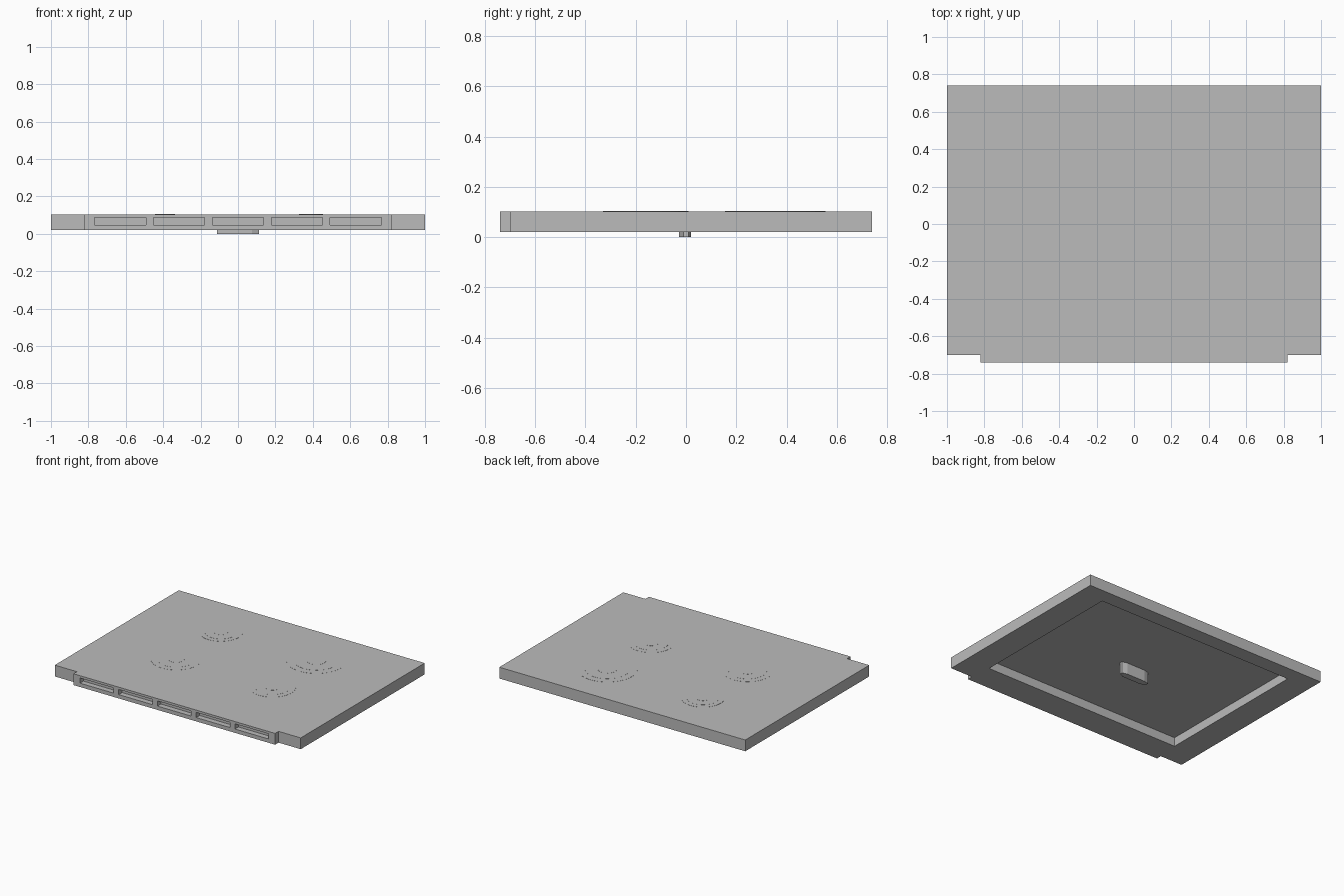
import bpy, bmesh, math

if "Cube" in bpy.data.objects:
    bpy.data.objects.remove(bpy.data.objects["Cube"])

Z0, Z1 = 0.02, 0.103

grey = bpy.data.materials.new("plain grey")
grey.diffuse_color = (0.5, 0.5, 0.5, 1)
grey.use_nodes = True
grey.node_tree.nodes["Principled BSDF"].inputs["Base Color"].default_value = grey.diffuse_color


def prism(name, pts, z0, z1):
    """Extrude a plan outline from z0 to z1."""
    bm = bmesh.new()
    face = bm.faces.new([bm.verts.new((x, y, z0)) for x, y in pts])
    res = bmesh.ops.extrude_face_region(bm, geom=[face])
    for v in res["geom"]:
        if isinstance(v, bmesh.types.BMVert):
            v.co.z = z1
    bmesh.ops.recalc_face_normals(bm, faces=bm.faces[:])
    me = bpy.data.meshes.new(name)
    bm.to_mesh(me)
    bm.free()
    me.materials.append(grey)
    ob = bpy.data.objects.new(name, me)
    bpy.context.collection.objects.link(ob)
    return ob


def rect(x0, x1, y0, y1):
    return [(x0, y0), (x1, y0), (x1, y1), (x0, y1)]


def cut(ob, cutter):
    mod = ob.modifiers.new("cut", 'BOOLEAN')
    mod.operation = 'DIFFERENCE'
    mod.solver = 'EXACT'
    mod.object = cutter
    bpy.context.view_layer.objects.active = ob
    bpy.ops.object.modifier_apply(modifier=mod.name)
    bpy.data.objects.remove(cutter)


# Cooktop slab with a stepped front edge
half = [(0.82, -0.74), (0.82, -0.70), (1, -0.70), (1, 0.74)]
slab = prism("cooktop_slab", half + [(-x, y) for x, y in reversed(half)], Z0, Z1)

# Recess in the underside
cut(slab, prism("recess_cutter", rect(-0.805, 0.805, -0.54, 0.63), -0.05, 0.085))

# Five slots in the front edge
for i in range(5):
    cx = (i - 2) * 0.315
    cut(slab, prism("slot_cutter", rect(cx - 0.137, cx + 0.137, -0.8, -0.70), 0.048, 0.086))

# Burners: very thin stepped discs
burners = {"back_left": (-0.39, 0.36, 0.145), "back_right": (0.39, 0.355, 0.2),
           "front_left": (-0.39, -0.16, 0.17), "front_right": (0.39, -0.155, 0.155)}
for name, (cx, cy, r) in burners.items():
    for k, (f, h) in enumerate([(1, 0.0008), (0.75, 0.0014), (0.32, 0.002)]):
        ring = [(cx + r * f * math.cos(math.tau * i / 48),
                 cy + r * f * math.sin(math.tau * i / 48)) for i in range(48)]
        prism(f"{name}_burner_step_{k + 1}", ring, Z1 - 0.002, Z1 + h)

# Gas inlet block hanging below the recess, with chamfered ends
q = [(0.075, -0.027), (0.113, -0.01), (0.113, 0.01), (0.075, 0.02)]
prism("underside_block", q + [(-x, y) for x, y in reversed(q)], 0, 0.09)
